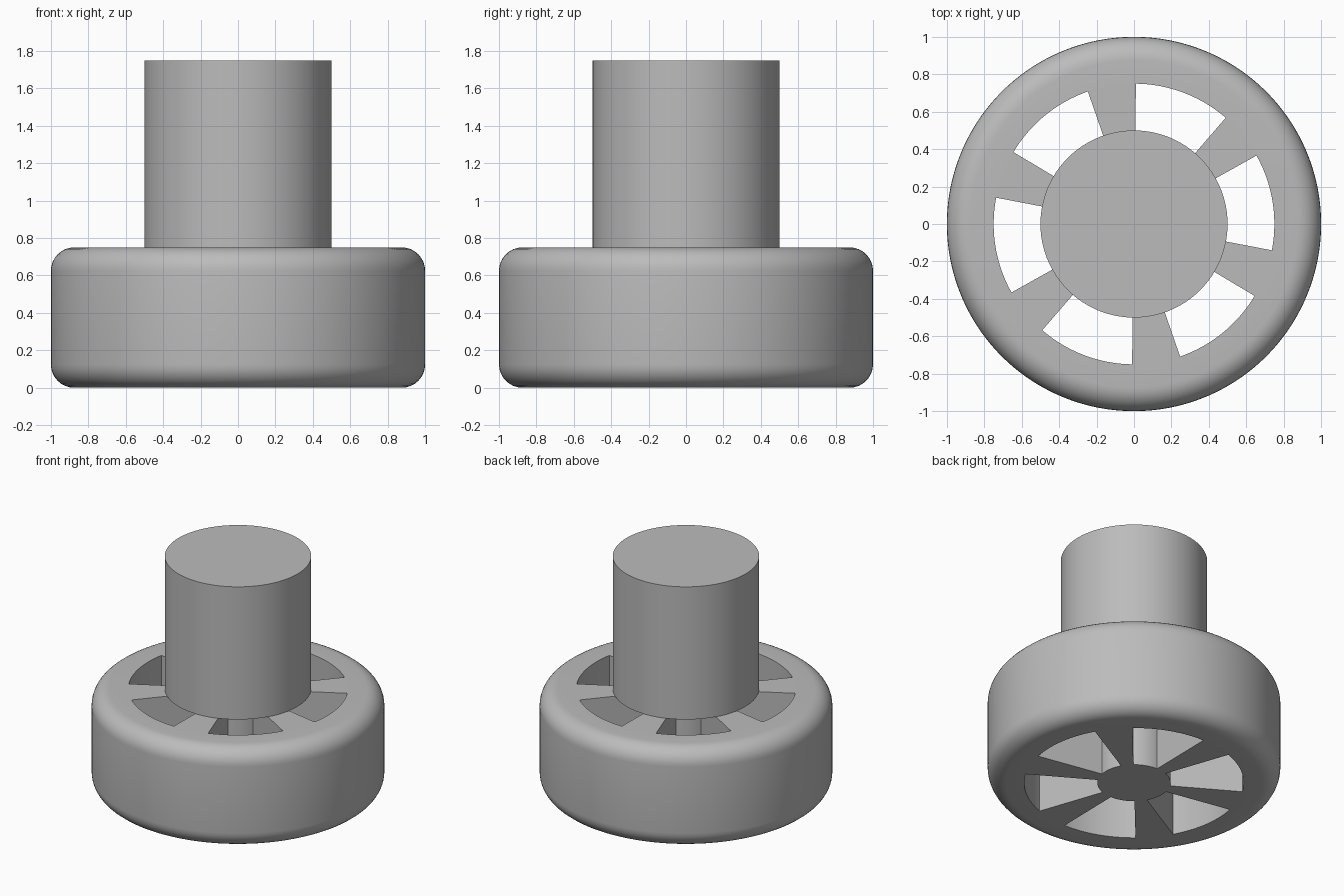
import bpy, bmesh
from math import sin, cos, pi, radians

old = bpy.data.objects.get("Cube")
if old:
    bpy.data.objects.remove(old, do_unlink=True)

HEIGHT, OUTER, FILLET = 0.75, 1.0, 0.125
SLOT_IN, SLOT_OUT = 0.25, 0.75
SHAFT_R, SHAFT_TOP = 0.5, 1.75
STEPS = 180                      # sectors round the wheel
PER_SLOT, OPEN = 30, 20          # sectors per slot pitch, and of those cut open
START = radians(-10.8)           # angle of the first slot edge

grey = bpy.data.materials.new("plain grey")
grey.use_nodes = True
colour = (0.5, 0.5, 0.5, 1)
grey.diffuse_color = colour
grey.node_tree.nodes["Principled BSDF"].inputs["Base Color"].default_value = colour


def finish(bm, name):
    bmesh.ops.remove_doubles(bm, verts=bm.verts, dist=1e-5)
    bmesh.ops.recalc_face_normals(bm, faces=bm.faces)
    mesh = bpy.data.meshes.new(name)
    bm.to_mesh(mesh)
    bm.free()
    mesh.materials.append(grey)
    obj = bpy.data.objects.new(name, mesh)
    bpy.context.collection.objects.link(obj)
    bpy.ops.object.select_all(action='DESELECT')
    obj.select_set(True)
    bpy.context.view_layer.objects.active = obj
    bpy.ops.object.shade_smooth_by_angle(angle=radians(30))
    return obj


def point(r, i, z):
    a = START + 2 * pi * i / STEPS
    return (r * cos(a), r * sin(a), z)


def face(bm, points):
    bm.faces.new([bm.verts.new(p) for p in points])


def strip(bm, profile, i):
    """One sector of a profile turned round the axis."""
    for (r0, z0), (r1, z1) in zip(profile, profile[1:]):
        face(bm, [point(r0, i, z0), point(r0, i + 1, z0),
                  point(r1, i + 1, z1), point(r1, i, z1)])


# rim profile with rounded edges
arc = [k * pi / 16 for k in range(9)]
low = [(OUTER - FILLET + FILLET * sin(a), FILLET - FILLET * cos(a)) for a in arc]
high = [(r, HEIGHT - z) for r, z in reversed(low)]
rim = [(SLOT_OUT, 0)] + low + high + [(SLOT_OUT, HEIGHT)]

# slotted wheel: rim, spokes and hub
bm = bmesh.new()
for i in range(STEPS):
    strip(bm, rim, i)
    if i % PER_SLOT < OPEN:
        for r in (SLOT_IN, SLOT_OUT):
            strip(bm, [(r, 0), (r, HEIGHT)], i)
    else:
        for z in (0, HEIGHT):
            strip(bm, [(SLOT_IN, z), (SLOT_OUT, z)], i)
    if i % PER_SLOT in (0, OPEN):
        face(bm, [point(SLOT_IN, i, 0), point(SLOT_OUT, i, 0),
                  point(SLOT_OUT, i, HEIGHT), point(SLOT_IN, i, HEIGHT)])
for z in (0, HEIGHT):
    face(bm, [point(SLOT_IN, i, z) for i in range(STEPS)])
finish(bm, "slotted_wheel")

# solid shaft standing on the hub
bm = bmesh.new()
for i in range(STEPS):
    strip(bm, [(SHAFT_R, HEIGHT), (SHAFT_R, SHAFT_TOP)], i)
for z in (HEIGHT, SHAFT_TOP):
    face(bm, [point(SHAFT_R, i, z) for i in range(STEPS)])
finish(bm, "shaft")
